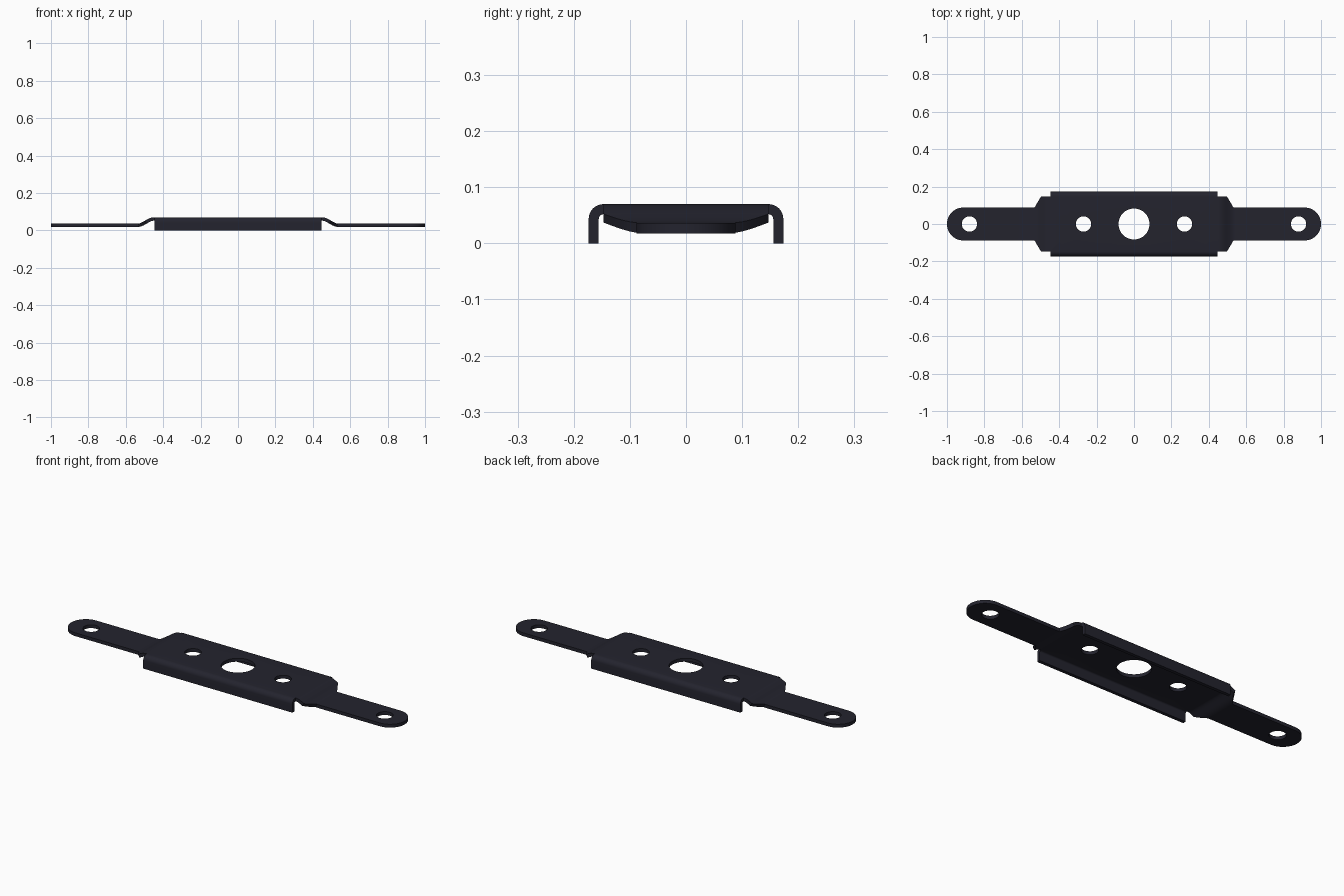
import bpy, bmesh, math
from mathutils import Vector

if "Cube" in bpy.data.objects:
    bpy.data.objects.remove(bpy.data.objects["Cube"])

THICK = 0.018          # sheet thickness
TOP = 0.07             # height of the raised centre
ARM_TOP = 0.036        # height of the lowered arms
ARM_W = 0.088          # half width of the arms
FLAT_W = 0.147         # half width of the flat centre
BEND_R = 0.0265        # outer radius of the flange bend
ARC = BEND_R * math.pi / 2
BLANK_W = FLAT_W + ARC + TOP - BEND_R
STEP_A, STEP_B = 0.452, 0.54   # start and end of the step down to the arms


def arc(cx, r, a0, a1, n):
    return [(cx + r * math.cos(a0 + (a1 - a0) * i / n),
             r * math.sin(a0 + (a1 - a0) * i / n)) for i in range(n + 1)]


def add_loop(bm, pts):
    vs = [bm.verts.new((x, y, 0)) for x, y in pts]
    for i, v in enumerate(vs):
        bm.edges.new((v, vs[(i + 1) % len(vs)]))


def bend(co):
    """Fold a point of the flat blank: step along x, flange along y."""
    x, y, d = co.x, co.y, -co.z
    s, side = abs(y), math.copysign(1, y)
    if s > FLAT_W + 1e-6:
        a = min((s - FLAT_W) / BEND_R, math.pi / 2)
        r = BEND_R - d
        drop = max(0, s - FLAT_W - ARC)
        return Vector((x, side * (FLAT_W + r * math.sin(a)),
                       TOP - BEND_R + r * math.cos(a) - drop))
    span = STEP_B - STEP_A
    t = min(max((abs(x) - STEP_A) / span, 0), 1)
    h = (TOP - ARM_TOP) / 2
    z = TOP - h * (1 - math.cos(math.pi * t))
    slope = -h * math.pi / span * math.sin(math.pi * t)
    n = Vector((-slope * math.copysign(1, x), 0, 1)).normalized()
    return Vector((x, y, z)) - n * d


# Flat blank: outline with rounded arms, corner tabs and flanges
bm = bmesh.new()
right = [(0.447, -BLANK_W), (0.447, -FLAT_W), (0.497, -FLAT_W), (0.532, -ARM_W)]
right += arc(1 - ARM_W, ARM_W, -math.pi / 2, math.pi / 2, 32)
right += [(x, -y) for x, y in reversed(right[:4])]
add_loop(bm, right + [(-x, -y) for x, y in right])

# Centre hole, inner holes and arm holes
for cx, r in ((0, 0.083), (0.27, 0.041), (-0.27, 0.041), (0.88, 0.041), (-0.88, 0.041)):
    add_loop(bm, arc(cx, r, 0, 2 * math.pi, 48)[:-1])
bmesh.ops.triangle_fill(bm, edges=bm.edges[:], use_beauty=True, normal=(0, 0, 1))

# Cut lines where the sheet bends
cuts = []
for side in (-1, 1):
    cuts += [((side * (STEP_A + (STEP_B - STEP_A) * i / 12), 0, 0), (1, 0, 0)) for i in range(13)]
    cuts += [((0, side * (FLAT_W + ARC * i / 8), 0), (0, 1, 0)) for i in range(9)]
for co, no in cuts:
    bmesh.ops.bisect_plane(bm, geom=bm.verts[:] + bm.edges[:] + bm.faces[:],
                           dist=1e-5, plane_co=co, plane_no=no)

# Thicken the sheet, then fold it
ext = bmesh.ops.extrude_face_region(bm, geom=bm.faces[:], use_keep_orig=True)
for v in ext["geom"]:
    if isinstance(v, bmesh.types.BMVert):
        v.co.z = -THICK
for v in bm.verts:
    v.co = bend(v.co)
bmesh.ops.recalc_face_normals(bm, faces=bm.faces[:])

mesh = bpy.data.meshes.new("mounting_bracket")
bm.to_mesh(mesh)
bm.free()
bracket = bpy.data.objects.new("mounting_bracket", mesh)
bpy.context.collection.objects.link(bracket)

steel = bpy.data.materials.new("dark_blue_grey_steel")
steel.diffuse_color = (0.017, 0.017, 0.027, 1)
steel.use_nodes = True
steel.node_tree.nodes["Principled BSDF"].inputs["Base Color"].default_value = steel.diffuse_color
mesh.materials.append(steel)

bpy.context.view_layer.objects.active = bracket
bracket.select_set(True)
bpy.ops.object.shade_smooth_by_angle(angle=math.radians(30))
